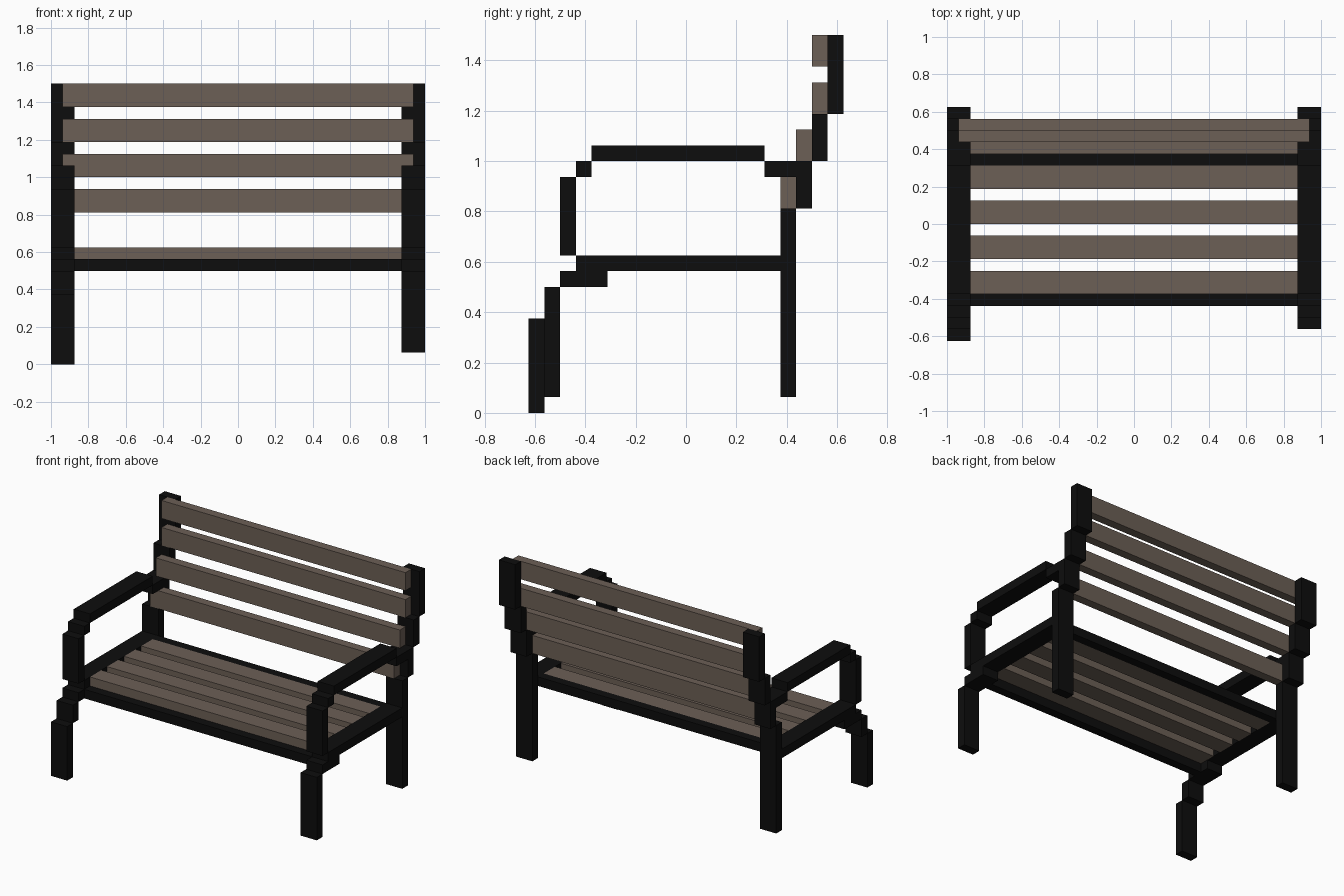
import bpy
import bmesh
from mathutils import Matrix, Vector

cube = bpy.data.objects.get("Cube")
if cube:
    bpy.data.objects.remove(cube)

U = 1 / 16  # block size; the model is made on this grid


def make_material(name, colour):
    mat = bpy.data.materials.new(name)
    mat.use_nodes = True
    mat.diffuse_color = (*colour, 1)
    mat.node_tree.nodes["Principled BSDF"].inputs["Base Color"].default_value = (*colour, 1)
    return mat


iron = make_material("black iron", (0.004, 0.004, 0.004))
wood = make_material("weathered wood", (0.15, 0.115, 0.092))


def build(name, mat, boxes):
    """One object from boxes given as x, y and z ranges in blocks."""
    bm = bmesh.new()
    for ranges in boxes:
        centre = Vector([(a + b) / 2 * U for a, b in ranges])
        size = Vector([(b - a) * U for a, b in ranges])
        bmesh.ops.create_cube(bm, size=1, matrix=Matrix.LocRotScale(centre, None, size))
    mesh = bpy.data.meshes.new(name)
    bm.to_mesh(mesh)
    bm.free()
    mesh.materials.append(mat)
    obj = bpy.data.objects.new(name, mesh)
    bpy.context.collection.objects.link(obj)


# Side frames: stepped (y, z) pieces for each part
side_parts = {
    "rear_leg": [((6, 7), (1, 13))],
    "back_post": [((7, 8), (13, 16)), ((8, 9), (16, 19)), ((9, 10), (19, 24))],
    "seat_side_rail": [((-8, -5), (8, 9)), ((-7, 6), (9, 10))],
    "armrest": [((-8, -7), (10, 15)), ((-7, -6), (15, 16)),
                ((-6, 5), (16, 17)), ((5, 7), (15, 16))],
}
front_legs = {
    "left": [((-9, -8), (1, 8))],
    "right": [((-9, -8), (6, 8)), ((-10, -9), (0, 6))],
}
for side, x in (("left", (14, 16)), ("right", (-16, -14))):
    for part, pieces in {**side_parts, "front_leg": front_legs[side]}.items():
        build(f"{side}_{part}", iron, [(x, y, z) for y, z in pieces])

# Rails joining the side frames
build("front_seat_rail", iron, [((-14, 14), (-7, -6), (8, 9))])
build("rear_seat_rail", iron, [((-14, 14), (5, 6), (9, 10))])

# Seat slats
for i in range(4):
    y = -6 + 3 * i
    build(f"seat_slat_{i + 1}", wood, [((-14, 14), (y, y + 2), (9, 10))])

# Backrest slats, stepping back as they rise
for i, y in enumerate((6, 7, 8, 8)):
    z = 13 + 3 * i
    build(f"back_slat_{i + 1}", wood, [((-15, 15), (y, y + 1), (z, z + 2))])
